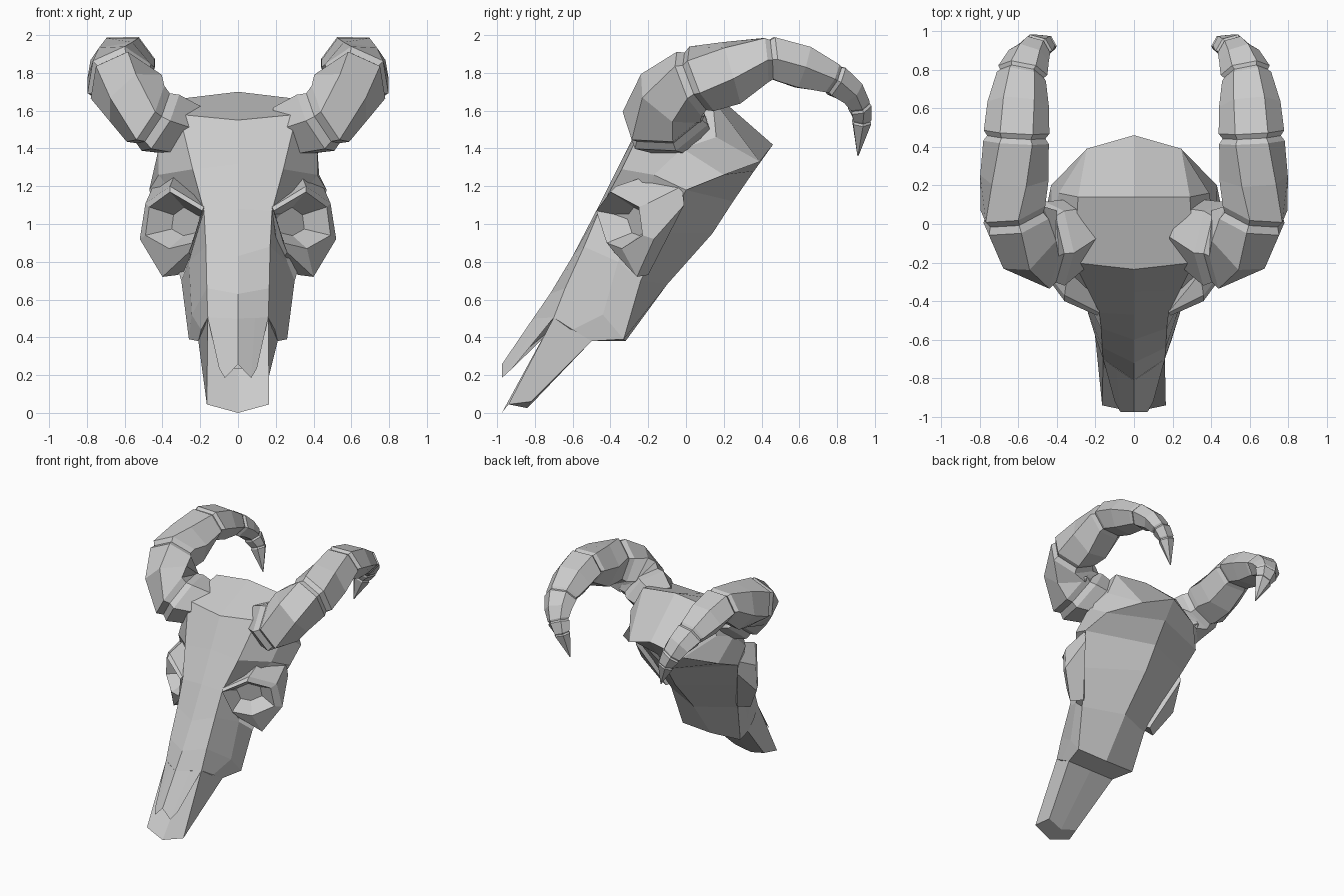
import bpy, bmesh
from math import sin, cos, tau
from mathutils import Vector as V


def loft(name, rings, cap_start=True, cap_end=True, mirror=False):
    """Skin closed rings of equal length into one flat-shaded object."""
    bm = bmesh.new()
    rows = [[bm.verts.new(p) for p in r] for r in rings]
    n = len(rows[0])
    for a, b in zip(rows, rows[1:]):
        for i in range(n):
            j = (i + 1) % n
            bm.faces.new((a[i], a[j], b[j], b[i]))
    if cap_start:
        bm.faces.new(rows[0][::-1])
    if cap_end:
        bm.faces.new(rows[-1])
    bmesh.ops.remove_doubles(bm, verts=bm.verts, dist=0.0005)
    bmesh.ops.recalc_face_normals(bm, faces=bm.faces)
    me = bpy.data.meshes.new(name)
    bm.to_mesh(me)
    bm.free()
    ob = bpy.data.objects.new(name, me)
    bpy.context.collection.objects.link(ob)
    if mirror:
        ob.modifiers.new("mirror", 'MIRROR')
    return ob


def both(half):
    """Complete a half ring (first and last points on x = 0)."""
    return half + [(-x, y, z) for x, y, z in half[-2:0:-1]]


# cranium and face: top centre, top edge, side, lower edge, lower centre
skull = [
    [(0, -.81, .50), (.16, -.70, .505), (.195, -.60, .44), (.21, -.50, .38), (0, -.50, .38)],
    [(0, -.72, .63), (.165, -.64, .66), (.245, -.44, .52), (.26, -.33, .39), (0, -.32, .38)],
    [(0, -.60, .83), (.17, -.54, .88), (.26, -.36, .80), (.30, -.24, .70), (0, -.10, .68)],
    [(0, -.47, 1.08), (.18, -.46, 1.07), (.22, -.22, 1.0), (.38, -.12, .95), (0, .14, .95)],
    [(0, -.35, 1.32), (.24, -.34, 1.29), (.42, -.17, 1.26), (.47, .0, 1.18), (0, .25, 1.12)],
    [(0, -.235, 1.55), (.31, -.20, 1.58), (.42, -.02, 1.40), (.43, .20, 1.26), (0, .36, 1.28)],
    [(0, .14, 1.70), (.29, .14, 1.665), (.39, .16, 1.46), (.245, .39, 1.33), (0, .46, 1.42)],
]
last = skull[-1]
skull.append([last[4], last[3], last[3], last[3], last[4]])
loft("skull", [both(h) for h in skull], cap_end=False)

# nasal bone overhanging the nose notch
loft("nasal_bone", [both(h) for h in (
    [(0, -.81, .50), (.09, -.75, .503), (.16, -.70, .505), (0, -.68, .47)],
    [(0, -.975, .257), (.07, -.975, .185), (.10, -.92, .235), (0, -.91, .28)])])

# upper jaw tip
loft("upper_jaw", [both(h) for h in (
    [(0, -.62, .46), (.16, -.70, .505), (.21, -.50, .38), (0, -.50, .38)],
    [(0, -.975, .0), (.165, -.94, .045), (.13, -.82, .06), (0, -.84, .025)])])

# eye sockets: embedded back, outer edge, rim, recessed floor
back = [(.16, -.25, 1.12), (.34, -.22, 1.25), (.45, -.02, 1.20),
        (.46, -.01, 1.10), (.32, -.20, .73), (.22, -.30, .78)]
outer = [(.18, -.46, 1.09), (.36, -.37, 1.20), (.49, -.20, 1.11),
         (.52, -.17, .92), (.40, -.26, .72), (.26, -.38, .85)]
rim = [(.19, -.475, 1.07), (.36, -.40, 1.17), (.47, -.25, 1.09),
       (.49, -.23, .94), (.365, -.34, .87), (.24, -.42, .90)]
mid = sum((V(p) for p in rim), V()) / 6
floor = [V(p).lerp(mid, .5) + V((-.07, .10, 0)) for p in rim]
loft("eye_sockets", [back, outer, rim, floor], mirror=True)

# horns: centre, in-plane radius, lateral radius, grooved joint or not
path = [
    (.25, -.02, 1.49, .17, .15, 0), (.45, -.11, 1.56, .235, .185, 1),
    (.54, -.08, 1.665, .21, .185, 0), (.62, .05, 1.755, .185, .185, 1),
    (.62, .24, 1.80, .18, .18, 0), (.61, .45, 1.87, .135, .17, 1),
    (.60, .62, 1.83, .13, .16, 0), (.58, .78, 1.765, .095, .13, 1),
    (.545, .87, 1.70, .08, .11, 0), (.51, .915, 1.63, .065, .09, 1),
    (.47, .93, 1.55, .055, .07, 1), (.41, .91, 1.36, .003, .003, 0),
]
rings = []
for i, (x, y, z, a, b, joint) in enumerate(path):
    t = (V(path[min(i + 1, len(path) - 1)][:3]) - V(path[max(i - 1, 0)][:3])).normalized()
    u = V((.6, .2, -.7)).lerp(V((1, .1, 0)), min(i / 5, 1))
    u = (u - t * u.dot(t)).normalized()
    v = t.cross(u)
    for off, s in ((-.2, 1), (0, .89), (.2, 1)) if joint else ((0, 1),):
        c = V((x, y, z)) + t * off * a
        rings.append([c + (u * b * cos(k * tau / 6) + v * a * sin(k * tau / 6)) * s
                      for k in range(6)])
loft("horns", rings, mirror=True)
